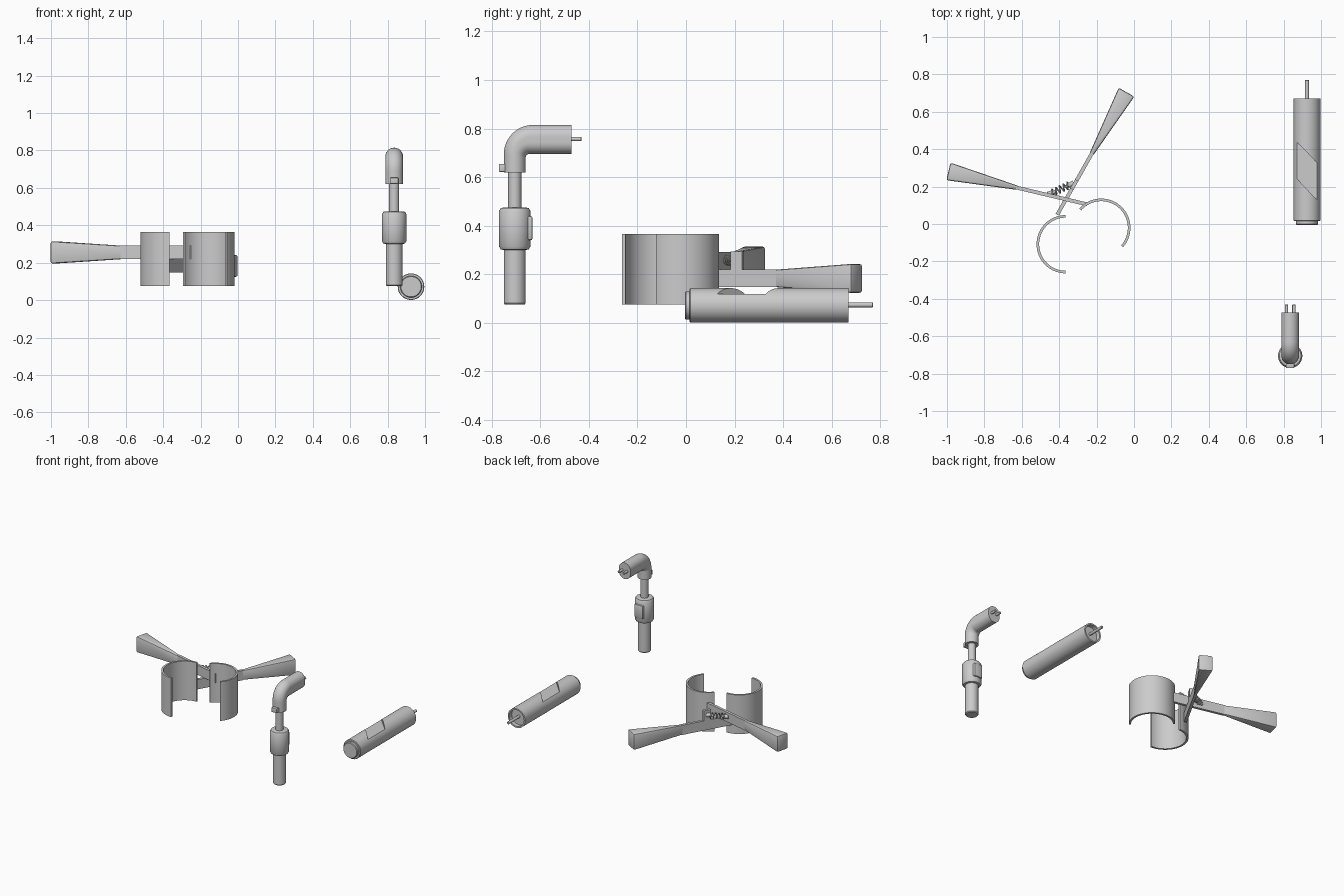
import bpy, bmesh
from math import sin, cos, pi, radians
from mathutils import Vector, Matrix

if "Cube" in bpy.data.objects:
    bpy.data.objects.remove(bpy.data.objects["Cube"])


def finish(bm, name, smooth=True, bevel=0):
    bmesh.ops.recalc_face_normals(bm, faces=bm.faces)
    me = bpy.data.meshes.new(name)
    bm.to_mesh(me)
    bm.free()
    ob = bpy.data.objects.new(name, me)
    bpy.context.collection.objects.link(ob)
    bpy.ops.object.select_all(action='DESELECT')
    ob.select_set(True)
    bpy.context.view_layer.objects.active = ob
    if bevel:
        m = ob.modifiers.new("bevel", 'BEVEL')
        m.width, m.segments = bevel, 2
        m.limit_method, m.angle_limit = 'ANGLE', radians(40)
        bpy.ops.object.modifier_apply(modifier=m.name)
    if smooth:
        bpy.ops.object.shade_smooth_by_angle(angle=radians(35))
    return ob


def loft(name, rings, closed=False, **kw):
    """Skin equal-sized rings of points; cap the ends unless closed."""
    bm = bmesh.new()
    rs = [[bm.verts.new(p) for p in r] for r in rings]
    n = len(rs[0])
    for a, b in zip(rs, rs[1:] + (rs[:1] if closed else [])):
        for i in range(n):
            j = (i + 1) % n
            bm.faces.new((a[i], a[j], b[j], b[i]))
    if not closed:
        bm.faces.new(rs[0])
        bm.faces.new(rs[-1])
    return finish(bm, name, **kw)


def lathe(name, origin, axis, profile, n=48):
    """Revolve (radius, distance) points about an axis."""
    q = Vector((0, 0, 1)).rotation_difference(Vector(axis))
    o = Vector(origin)
    return loft(name, [[o + q @ Vector((r * cos(2 * pi * i / n), r * sin(2 * pi * i / n), d))
                        for i in range(n)] for r, d in profile])


def box(name, lo, hi, bevel=0):
    bm = bmesh.new()
    lo, hi = Vector(lo), Vector(hi)
    bmesh.ops.create_cube(bm, size=1, matrix=Matrix.Translation((lo + hi) / 2) @ Matrix.Diagonal((*(hi - lo), 1)))
    return finish(bm, name, bevel=bevel)


def bar(name, start, end, sections, bevel=0):
    """Straight horizontal bar; sections = (distance, half width, z low, z high)."""
    s = Vector((*start, 0))
    d = (Vector((*end, 0)) - s).normalized()
    p = Vector((-d.y, d.x, 0))
    return loft(name, [[s + d * t + p * (w * a) + Vector((0, 0, z))
                        for a, z in ((-1, lo), (1, lo), (1, hi), (-1, hi))]
                       for t, w, lo, hi in sections], bevel=bevel)


# Clamp jaws: half-round shells
def jaw(name, cx, cy, a0, a1, n=40):
    rings = []
    for i in range(n + 1):
        a = radians(a0 + (a1 - a0) * i / n)
        rings.append([(cx + r * cos(a), cy + r * sin(a), z)
                      for r, z in ((.142, .075), (.156, .075), (.156, .365), (.142, .365))])
    loft(name, rings)


jaw("right_jaw", -.175, -.02, -42, 139)
jaw("left_jaw", -.365, -.108, 90, 270)

# Crossed arms with flared grips
for side, s, e, z, ln, grip in (("left", (-.25, .105), (-.992, .281), .255, .763, .38),
                                ("back", (-.41, .05), (-.04, .705), .183, .752, .367)):
    bar(side + "_arm", s, e, [(0, .01, z - .036, z + .036), (grip + .01, .01, z - .036, z + .036)])
    bar(side + "_grip", s, e, [(grip, .011, z - .036, z + .036), (ln, .048, z - .06, z + .06)], bevel=.01)

lathe("pivot_pin", (-.364, .132, .15), (0, 0, 1), [(.007, 0), (.007, .138)], 16)

# Tab on the back arm that holds the spring
bar("spring_tab", (-.41, .05), (-.04, .705), [(.158, .01, .2, .293), (.212, .01, .2, .293)])

# Spring pegs and coil
p0, p1 = Vector((-.46, .157, .258)), Vector((-.322, .219, .258))
ax = (p1 - p0).normalized()
length = (p1 - p0).length
lathe("left_spring_peg", p0, ax, [(.015, 0), (.013, .03), (.005, .05)], 20)
lathe("right_spring_peg", p1, -ax, [(.015, 0), (.013, .03), (.005, .05)], 20)
side, up = ax.cross(Vector((0, 0, 1))), Vector((0, 0, 1))
rings, turns, steps = [], 5, 100
for i in range(steps + 1):
    t = i / steps
    a = 2 * pi * turns * t
    rad = side * cos(a) + up * sin(a)
    c = p0 + ax * (.02 + (length - .04) * t) + rad * .018
    rings.append([c + (rad * cos(b) + ax * sin(b)) * .004 for b in [2 * pi * k / 8 for k in range(8)]])
loft("spring_coil", rings)

# Lying barrel: stepped cap, hollow rear, slanted notch on top
barrel = lathe("barrel", (.925, 0, .072), (0, 1, 0),
               [(.054, -.005), (.058, -.001), (.058, .015), (.068, .015), (.071, .019),
                (.071, .67), (.06, .67), (.06, .64)], 64)
cutter = loft("notch_cutter", [[(x, y, z) for x, y in ((.845, .27), (1.005, .1), (1.005, .3), (.845, .465))]
                               for z in (.118, .2)], smooth=False)
cutter.hide_render = True
m = barrel.modifiers.new("notch", 'BOOLEAN')
m.operation, m.solver, m.object = 'DIFFERENCE', 'EXACT', cutter
bpy.ops.object.select_all(action='DESELECT')
barrel.select_set(True)
bpy.context.view_layer.objects.active = barrel
bpy.ops.object.modifier_apply(modifier=m.name)
bpy.data.objects.remove(cutter)
lathe("barrel_pin", (.925, .635, .074), (0, 1, 0), [(.01, 0), (.01, .133), (.008, .135)], 20)

# Standing handpiece: lower tube, collar, neck
cx, cy = .835, -.705
lathe("lower_tube", (cx, cy, 0), (0, 0, 1), [(.04, .075), (.045, .081), (.045, .31)])
lathe("collar", (cx, cy, 0), (0, 0, 1), [(.046, .3), (.058, .303), (.065, .315), (.065, .46),
                                         (.058, .472), (.046, .475)])
lathe("neck", (cx, cy, 0), (0, 0, 1), [(.027, .47), (.027, .63)])
box("collar_button", (cx - .035, -.68, .34), (cx + .035, -.632, .44), bevel=.008)

# Elbow head: stadium section swept between outer and inner curves
outer, inner = [(-.75, .62), (-.75, .69)], [(-.66, .62), (-.66, .675)]
for k in range(13):
    a = pi - pi / 2 * k / 12
    outer.append((-.63 + .12 * cos(a), .695 + .12 * sin(a)))
    inner.append((-.645 + .015 * cos(a), .68 + .015 * sin(a)))
outer.append((-.472, .815))
inner.append((-.472, .695))
rings = []
for (oy, oz), (iy, iz) in zip(outer, inner):
    c = Vector((cx, (oy + iy) / 2, (oz + iz) / 2))
    v = Vector((0, oy - iy, oz - iz)) / 2
    h, v = v.length, v.normalized()
    r = min(.047, h)
    rings.append([c + Vector((.047 * cos(b), 0, 0)) + v * (r * sin(b) + (h - r) * (1 if k < 20 else -1))
                  for k, b in enumerate([pi * (j % 20) / 19 + (pi if j >= 20 else 0) for j in range(40)])])
loft("elbow_head", rings)
box("elbow_lip", (cx - .022, -.77, .622), (cx + .022, -.73, .655), bevel=.003)
for name, x in (("left_contact_pin", cx - .02), ("right_contact_pin", cx + .02)):
    lathe(name, (x, -.5, .757), (0, 1, 0), [(.009, 0), (.009, .068), (.007, .07)], 16)
